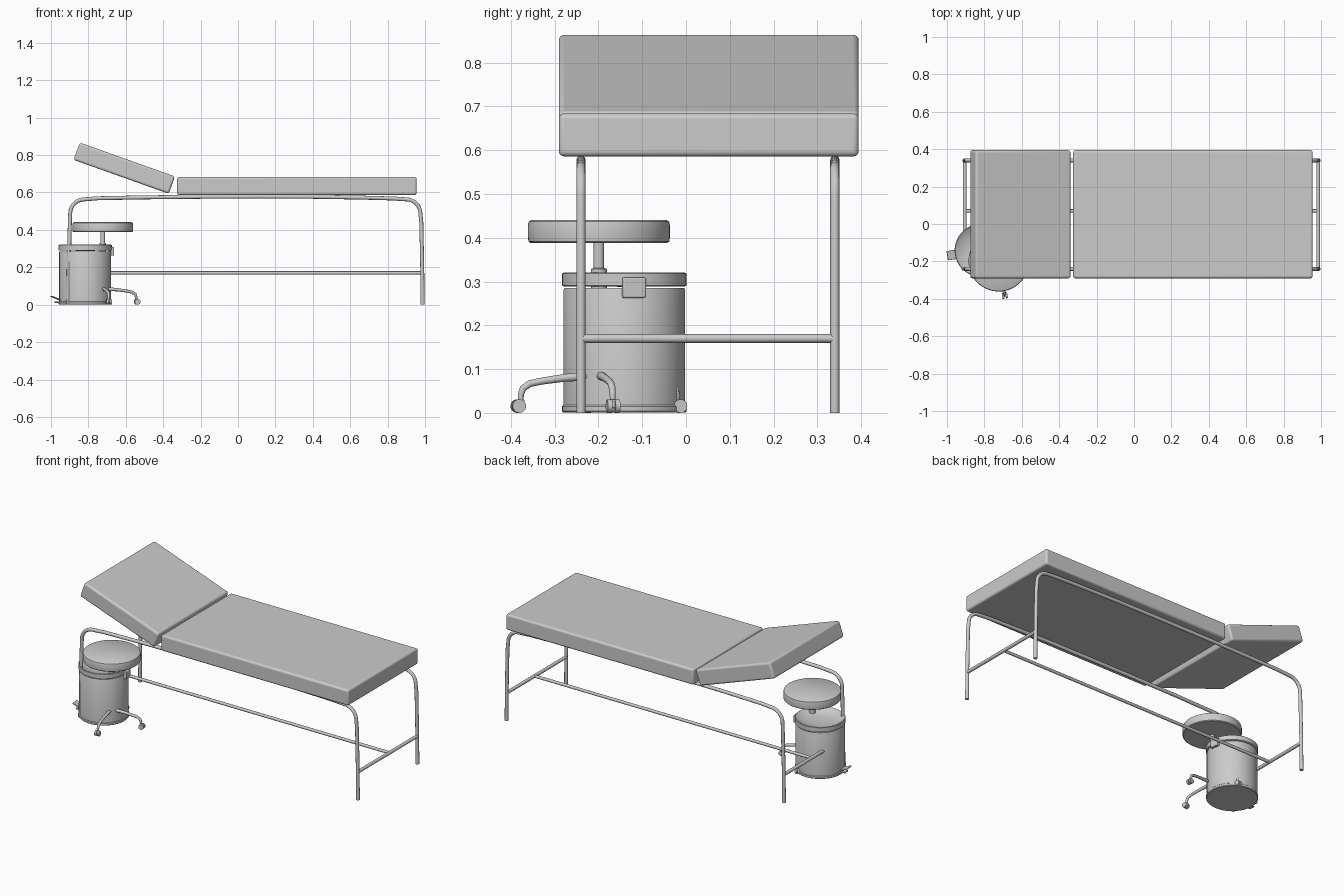
import bpy, bmesh, math
from mathutils import Vector, Matrix

if "Cube" in bpy.data.objects:
    bpy.data.objects.remove(bpy.data.objects["Cube"])


def finish(ob, angle=35):
    bpy.ops.object.select_all(action='DESELECT')
    ob.select_set(True)
    bpy.context.view_layer.objects.active = ob
    bpy.ops.object.shade_smooth_by_angle(angle=math.radians(angle))
    return ob


def box(name, size, loc, rot=(0, 0, 0), bevel=0.0):
    bpy.ops.mesh.primitive_cube_add(size=1, location=loc, rotation=rot)
    ob = bpy.context.object
    ob.name = name
    ob.scale = size
    bpy.ops.object.transform_apply(location=False, rotation=False, scale=True)
    if bevel:
        m = ob.modifiers.new("bevel", 'BEVEL')
        m.width = bevel
        m.segments = 4
    return finish(ob)


def lathe(name, profile, loc, n=64):
    # Revolve (radius, z) points; radius 0 closes on the axis
    bm = bmesh.new()
    vs = [bm.verts.new((r, 0, z)) for r, z in profile]
    es = [bm.edges.new(p) for p in zip(vs, vs[1:])]
    bmesh.ops.spin(bm, geom=vs + es, cent=(0, 0, 0), axis=(0, 0, 1),
                   angle=2 * math.pi, steps=n, use_duplicate=False)
    bmesh.ops.remove_doubles(bm, verts=bm.verts, dist=1e-5)
    bmesh.ops.recalc_face_normals(bm, faces=bm.faces)
    me = bpy.data.meshes.new(name)
    bm.to_mesh(me)
    bm.free()
    ob = bpy.data.objects.new(name, me)
    ob.location = loc
    bpy.context.collection.objects.link(ob)
    return finish(ob)


def tube(name, pts, r, radii=None):
    cu = bpy.data.curves.new(name, 'CURVE')
    cu.dimensions = '3D'
    cu.bevel_depth = r
    cu.bevel_resolution = 4
    cu.use_fill_caps = True
    sp = cu.splines.new('POLY')
    sp.points.add(len(pts) - 1)
    for i, p in enumerate(pts):
        sp.points[i].co = (*p, 1)
        sp.points[i].radius = radii[i] if radii else 1
    sp.use_smooth = True
    ob = bpy.data.objects.new(name, cu)
    bpy.context.collection.objects.link(ob)
    return ob


# Mattress and tilted backrest
box("mattress", (1.28, 0.685, 0.098), (0.315, 0.052, 0.635), bevel=0.012)
box("backrest", (0.54, 0.685, 0.098), (-0.608, 0.052, 0.73),
    (0, math.radians(19.6), 0), 0.012)

# Bent side frames: leg, bend, gently arched rail, bend, leg
def bend(cx, cz, r, a0, a1):
    return [(cx + r * math.cos(math.radians(a0 + (a1 - a0) * i / 10)),
             cz + r * math.sin(math.radians(a0 + (a1 - a0) * i / 10))) for i in range(11)]


path = [(-0.907, 0.0), (-0.905, 0.2), (-0.899, 0.44)]
path += bend(-0.822, 0.488, 0.075, 180, 97)
path += [(-0.75, 0.569), (-0.5, 0.574), (-0.2, 0.577), (0.1, 0.578), (0.4, 0.577),
         (0.65, 0.573), (0.83, 0.568)]
path += bend(0.9, 0.488, 0.075, 83, 0)
path += [(0.98, 0.44), (0.985, 0.2), (0.987, 0.0)]
for label, y in (("front", -0.24), ("back", 0.34)):
    tube(label + "_side_frame", [(x, y, z) for x, z in path], 0.0105)

# Low stretcher bars
for label, x in (("left", -0.905), ("right", 0.985)):
    tube(label + "_cross_bar", [(x, -0.24, 0.17), (x, 0.34, 0.17)], 0.01)
tube("long_stretcher", [(-0.905, 0.07, 0.17), (0.985, 0.07, 0.17)], 0.009)

# Pedal bin: body, dished lid, hinge and pedal
BIN = Vector((-0.817, -0.141, 0))
lathe("bin_body", [(0, 0.001), (0.139, 0.001), (0.142, 0.004), (0.142, 0.015), (0.139, 0.018),
                   (0.139, 0.28), (0.137, 0.285), (0.133, 0.285), (0.133, 0.02), (0, 0.02)], BIN)
lathe("bin_lid", [(0, 0.292), (0.06, 0.294), (0.11, 0.302), (0.132, 0.318), (0.138, 0.321),
                  (0.142, 0.318), (0.142, 0.291), (0.138, 0.289), (0.11, 0.289), (0, 0.288)], BIN)
a = math.radians(9)
d = Vector((math.cos(a), math.sin(a), 0))
box("bin_hinge", (0.022, 0.053, 0.047), BIN + d * 0.142 + Vector((0, 0, 0.286)), (0, 0, a), 0.004)
box("bin_pedal", (0.055, 0.05, 0.006), BIN - d * 0.158 + Vector((0, 0, 0.035)),
    (0, math.radians(22), a), 0.002)
box("bin_pedal_arm", (0.05, 0.035, 0.008), BIN - d * 0.14 + Vector((0, 0, 0.014)),
    (0, 0, a), 0.002)

# Stool: round seat, stem and hub
STOOL = Vector((-0.723, -0.199, 0))
lathe("stool_seat", [(0, 0.388), (0.156, 0.388), (0.161, 0.392), (0.162, 0.4), (0.162, 0.43),
                     (0.16, 0.437), (0.154, 0.441), (0, 0.441)], STOOL)
lathe("stool_stem", [(0, 0.06), (0.026, 0.06), (0.026, 0.1), (0.018, 0.11), (0.018, 0.329),
                     (0.012, 0.331), (0.012, 0.389), (0, 0.389)], STOOL, 32)

# Four curved feet with castors
leg = [(0.015, 0.085), (0.08, 0.08), (0.13, 0.073), (0.16, 0.067), (0.176, 0.056),
       (0.181, 0.042), (0.181, 0.022)]
for i in range(4):
    a = math.radians(10 + 90 * i)
    d = Vector((math.cos(a), math.sin(a), 0))
    tube(f"stool_foot_{i + 1}", [STOOL + d * r + Vector((0, 0, z)) for r, z in leg], 0.008,
         [1.3, 1.1, 1, 1, 1, 0.9, 0.7])
    side = Vector((-d.y, d.x, 0))
    for s in (-1, 1):
        bpy.ops.mesh.primitive_cylinder_add(
            vertices=24, radius=0.0155, depth=0.011,
            location=STOOL + d * 0.187 + side * 0.009 * s + Vector((0, 0, 0.0155)),
            rotation=(math.pi / 2, 0, a))
        ob = bpy.context.object
        ob.name = f"castor_{i + 1}_{'left' if s < 0 else 'right'}"
        finish(ob)
    box(f"castor_hood_{i + 1}", (0.02, 0.012, 0.02), STOOL + d * 0.183 + Vector((0, 0, 0.021)),
        (0, 0, a), 0.003)
